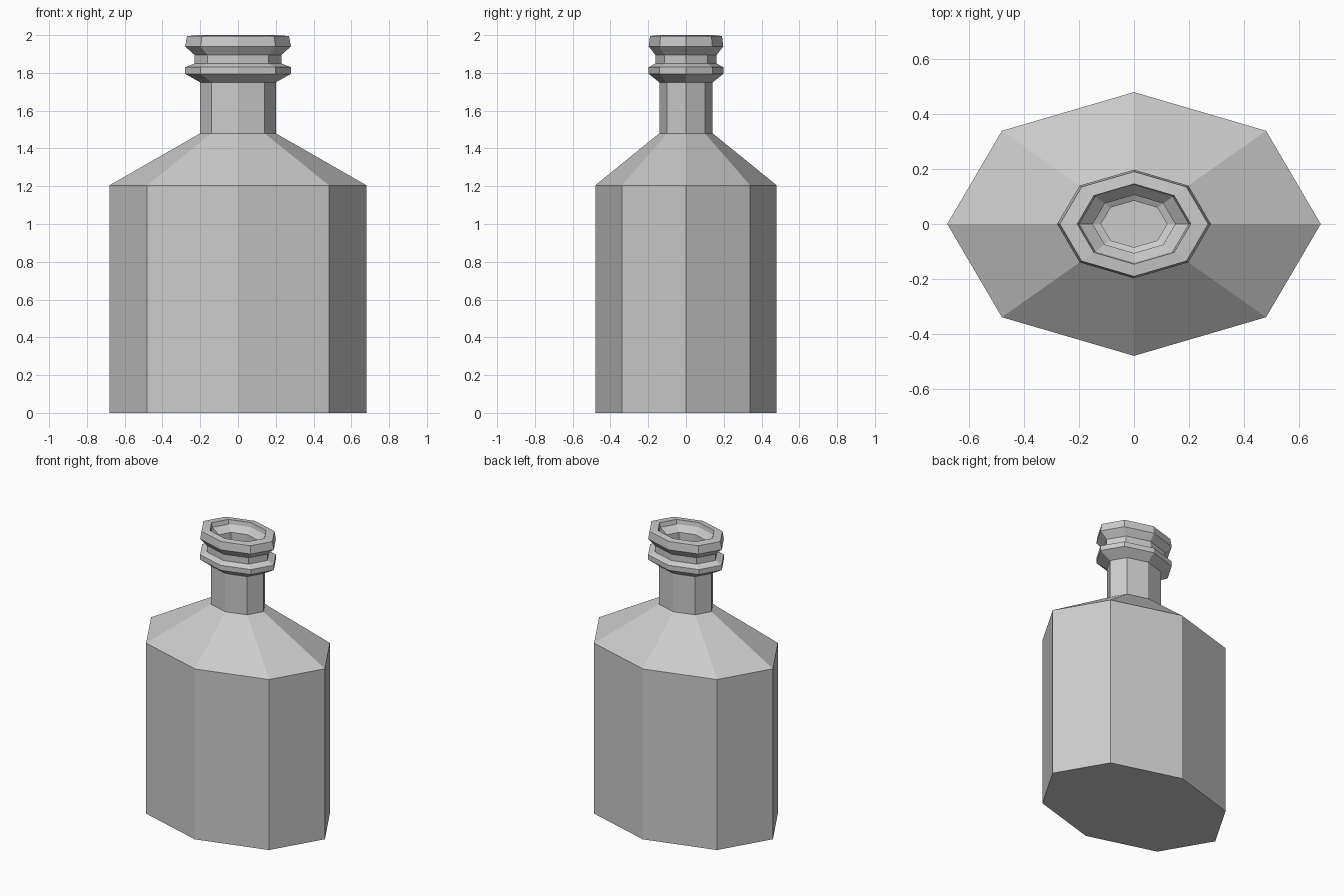
import bpy, bmesh
from math import cos, sin, pi

if "Cube" in bpy.data.objects:
    bpy.data.objects.remove(bpy.data.objects["Cube"])

SIDES = 8
FLATTEN = 0.48 / 0.68      # depth relative to width


def lathe(name, profile):
    """Sweep a (radius, z) profile round an eight-sided oval, capping both ends."""
    bm = bmesh.new()
    rings = [[bm.verts.new((r * cos(2 * pi * i / SIDES),
                            r * FLATTEN * sin(2 * pi * i / SIDES), z))
              for i in range(SIDES)] for r, z in profile]
    for a, b in zip(rings, rings[1:]):
        for i in range(SIDES):
            j = (i + 1) % SIDES
            bm.faces.new((a[i], a[j], b[j], b[i]))
    bm.faces.new(rings[0])
    bm.faces.new(rings[-1])
    bmesh.ops.recalc_face_normals(bm, faces=bm.faces)
    mesh = bpy.data.meshes.new(name)
    bm.to_mesh(mesh)
    bm.free()
    obj = bpy.data.objects.new(name, mesh)
    bpy.context.collection.objects.link(obj)
    return obj


# Outside: body, shoulder, neck, collar ring, groove and lip
outside = [(0.68, 0), (0.68, 1.205), (0.20, 1.48), (0.20, 1.75),
           (0.28, 1.795), (0.28, 1.83), (0.23, 1.85), (0.23, 1.895),
           (0.28, 1.94), (0.27, 1.995)]
# Inside: hollow following the outer wall down to the floor
inside = [(0.207, 2.0), (0.20, 1.97), (0.15, 1.93), (0.15, 1.82),
          (0.195, 1.80), (0.12, 1.77), (0.12, 1.43), (0.60, 1.155),
          (0.60, 0.08)]

lathe("bottle", outside + inside)
